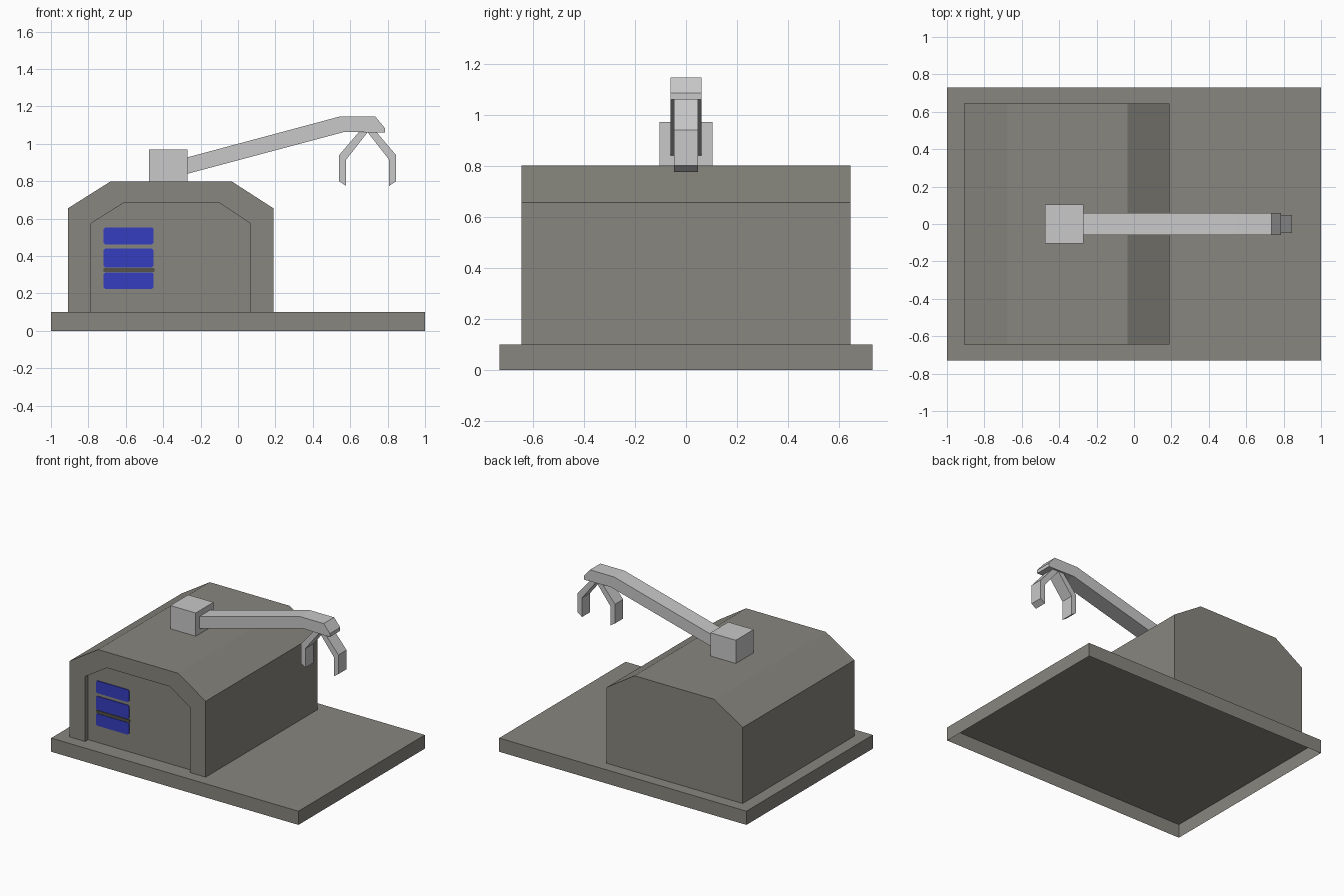
import bpy, bmesh

if "Cube" in bpy.data.objects:
    bpy.data.objects.remove(bpy.data.objects["Cube"])


def material(name, rgb):
    m = bpy.data.materials.new(name)
    m.diffuse_color = (*rgb, 1)
    m.use_nodes = True
    m.node_tree.nodes["Principled BSDF"].inputs["Base Color"].default_value = m.diffuse_color
    return m


STONE = material("warm grey", (0.246, 0.238, 0.209))
STEEL = material("light grey", (0.577, 0.577, 0.577))
BLUE = material("blue", (0.036, 0.048, 0.527))
DARK = material("dark grey", (0.09, 0.085, 0.065))


def finish(name, bm, mat):
    bmesh.ops.recalc_face_normals(bm, faces=bm.faces)
    me = bpy.data.meshes.new(name)
    bm.to_mesh(me)
    bm.free()
    me.materials.append(mat)
    ob = bpy.data.objects.new(name, me)
    bpy.context.collection.objects.link(ob)
    return ob


def prism(name, profile, y0, y1, mat, open_bottom=False):
    """Extrude an (x, z) profile along y."""
    bm = bmesh.new()
    face = bm.faces.new([bm.verts.new((x, y0, z)) for x, z in profile])
    ext = bmesh.ops.extrude_face_region(bm, geom=[face], use_keep_orig=True)
    for v in ext["geom"]:
        if isinstance(v, bmesh.types.BMVert):
            v.co.y = y1
    bm.normal_update()
    if open_bottom:
        low = min(z for _, z in profile)
        under = [f for f in bm.faces if all(abs(v.co.z - low) < 1e-5 for v in f.verts)]
        bmesh.ops.delete(bm, geom=under, context='FACES')
    return finish(name, bm, mat)


def rect(x0, x1, z0, z1):
    return [(x0, z0), (x1, z0), (x1, z1), (x0, z1)]


# Base slab, open underneath
prism("base_slab", rect(-1, 1, 0, 0.1), -0.73, 0.73, STONE, open_bottom=True)

# Building with chamfered roof and a shallow recess in the front
outer = [(-0.91, 0.1), (-0.91, 0.655), (-0.68, 0.8), (-0.035, 0.8), (0.19, 0.655), (0.19, 0.1)]
inner = [(-0.785, 0.1), (-0.785, 0.575), (-0.61, 0.685), (-0.10, 0.685), (0.065, 0.575), (0.065, 0.1)]
FRONT, PANEL, BACK = -0.645, -0.61, 0.645
bm = bmesh.new()
rows = [[bm.verts.new((x, y, z)) for x, z in prof]
        for prof, y in ((outer, BACK), (outer, FRONT), (inner, FRONT), (inner, PANEL))]
for a, b in zip(rows, rows[1:]):
    for i in range(5):
        bm.faces.new((a[i], a[i + 1], b[i + 1], b[i]))
bm.faces.new(rows[0])
bm.faces.new(rows[-1])
finish("building", bm, STONE)

# Blue panels with clipped corners, and the dark strip between the lower two
for i, (z0, z1) in enumerate(((0.225, 0.313), (0.34, 0.44), (0.463, 0.553))):
    x0, x1, c = -0.718, -0.452, 0.008
    shape = [(x0 + c, z0), (x1 - c, z0), (x1, z0 + c), (x1, z1 - c),
             (x1 - c, z1), (x0 + c, z1), (x0, z1 - c), (x0, z0 + c)]
    prism(f"blue_panel_{i + 1}", shape, PANEL - 0.006, PANEL, BLUE)
prism("dark_strip", rect(-0.718, -0.447, 0.315, 0.336), PANEL - 0.006, PANEL, DARK)

# Crane mount and arm
prism("arm_mount", rect(-0.475, -0.27, 0.8, 0.97), -0.103, 0.103, STEEL)
prism("crane_arm", [(-0.27, 0.84), (0.57, 1.064), (0.785, 1.06), (0.785, 1.085),
                    (0.735, 1.145), (0.54, 1.145), (-0.27, 0.928)], -0.06, 0.06, STEEL)

# Two mirrored claw fingers
finger = [(0, 1.062), (0.048, 1.062), (0.152, 0.94), (0.152, 0.80), (0.115, 0.775), (0.115, 0.915)]
for side, s in (("left", -1), ("right", 1)):
    prism(f"claw_{side}", [(0.693 + s * x, z) for x, z in finger], -0.047, 0.047, STEEL)
